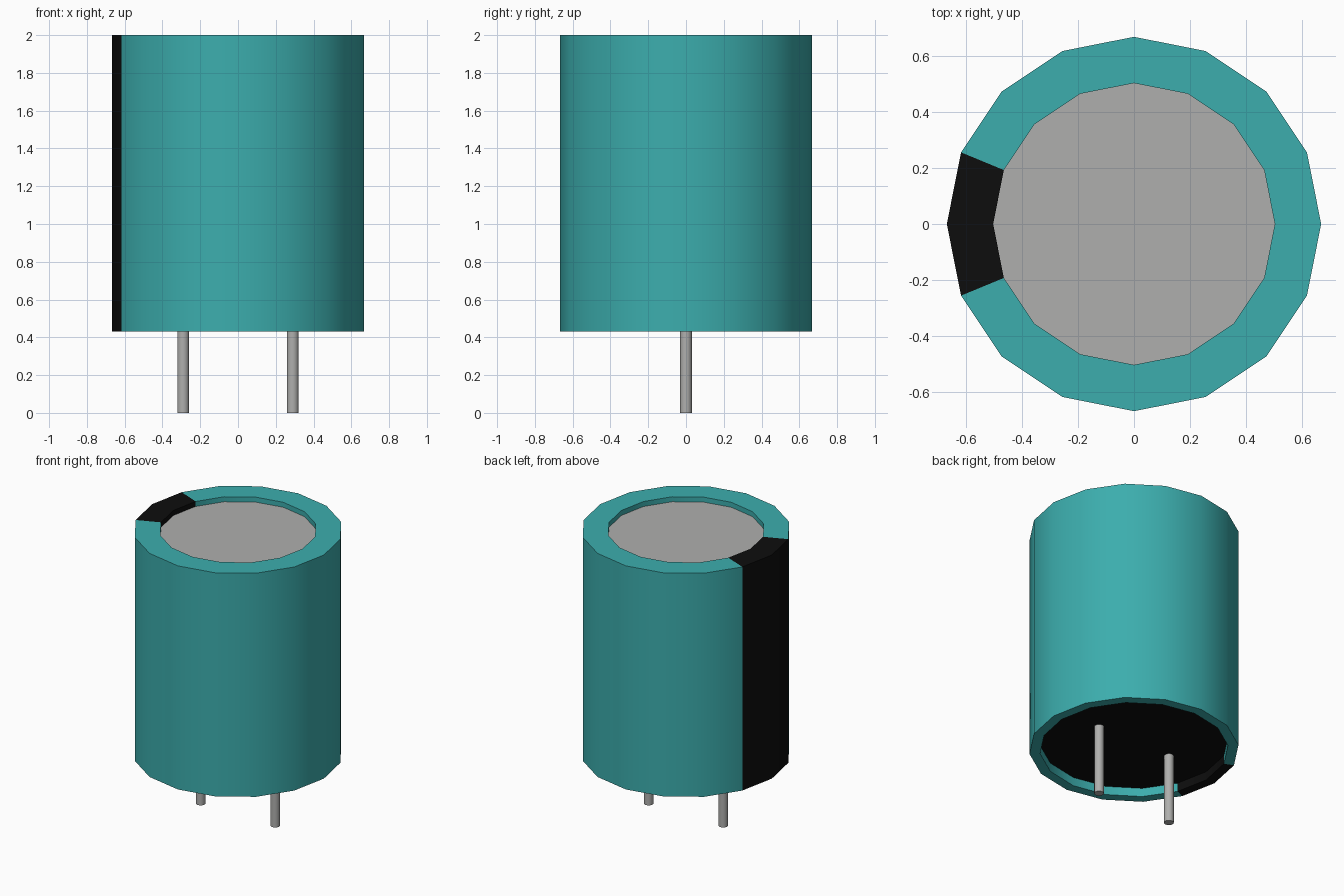
import bpy, bmesh, math

if "Cube" in bpy.data.objects:
    bpy.data.objects.remove(bpy.data.objects["Cube"], do_unlink=True)


def material(name, rgb):
    m = bpy.data.materials.new(name)
    m.use_nodes = True
    m.diffuse_color = (*rgb, 1)
    m.node_tree.nodes["Principled BSDF"].inputs["Base Color"].default_value = (*rgb, 1)
    return m


TEAL = material("teal", (0.045, 0.42, 0.42))
BLACK = material("black", (0.004, 0.004, 0.004))
GREY = material("metal grey", (0.43, 0.43, 0.42))


def lathe(name, profile, sides, mats, x=0.0, stripe=False):
    """Revolve (radius, z) points about z; ends with radius > 0 stay open."""
    bm = bmesh.new()
    rings = []
    for r, z in profile:
        if r == 0:
            rings.append([bm.verts.new((x, 0, z))] * sides)
        else:
            rings.append([bm.verts.new((x + r * math.cos(math.tau * i / sides),
                                        r * math.sin(math.tau * i / sides), z))
                          for i in range(sides)])
    for a, b in zip(rings, rings[1:]):
        for i in range(sides):
            j = (i + 1) % sides
            corners = list(dict.fromkeys((a[i], a[j], b[j], b[i])))
            face = bm.faces.new(corners)
            # the stripe covers the two segments around -x
            if stripe and i in (sides // 2 - 1, sides // 2):
                face.material_index = 1
    bmesh.ops.dissolve_limit(bm, angle_limit=0.001, verts=bm.verts[:],
                             edges=[e for e in bm.edges if any(
                                 v.co.x == x and v.co.y == 0 for v in e.verts)])
    mesh = bpy.data.meshes.new(name)
    bm.to_mesh(mesh)
    bm.free()
    for m in mats:
        mesh.materials.append(m)
    ob = bpy.data.objects.new(name, mesh)
    bpy.context.collection.objects.link(ob)
    bpy.ops.object.select_all(action='DESELECT')
    ob.select_set(True)
    bpy.context.view_layer.objects.active = ob
    bpy.ops.object.shade_smooth_by_angle(angle=math.radians(30))
    return ob


SIDES = 16
TOP, BOTTOM = 2.0, 0.43          # sleeve ends
CAP_Z, BASE_Z = 1.965, 0.49      # recessed end plates

# Wrapped sleeve with lips at both ends and a polarity stripe
lathe("sleeve", [(0.6, BASE_Z), (0.6, BOTTOM), (0.667, BOTTOM), (0.667, TOP),
                 (0.502, TOP), (0.502, CAP_Z)], SIDES, [TEAL, BLACK], stripe=True)

# Recessed end plates
lathe("top_cap", [(0.502, CAP_Z), (0, CAP_Z)], SIDES, [GREY])
lathe("base_plug", [(0, BASE_Z), (0.6, BASE_Z)], SIDES, [BLACK])

# Wire leads
for side, x in (("left", 0.29), ("right", -0.29)):
    lathe(side + "_lead", [(0, 0), (0.031, 0), (0.031, BASE_Z), (0, BASE_Z)],
          16, [GREY], x=x)
